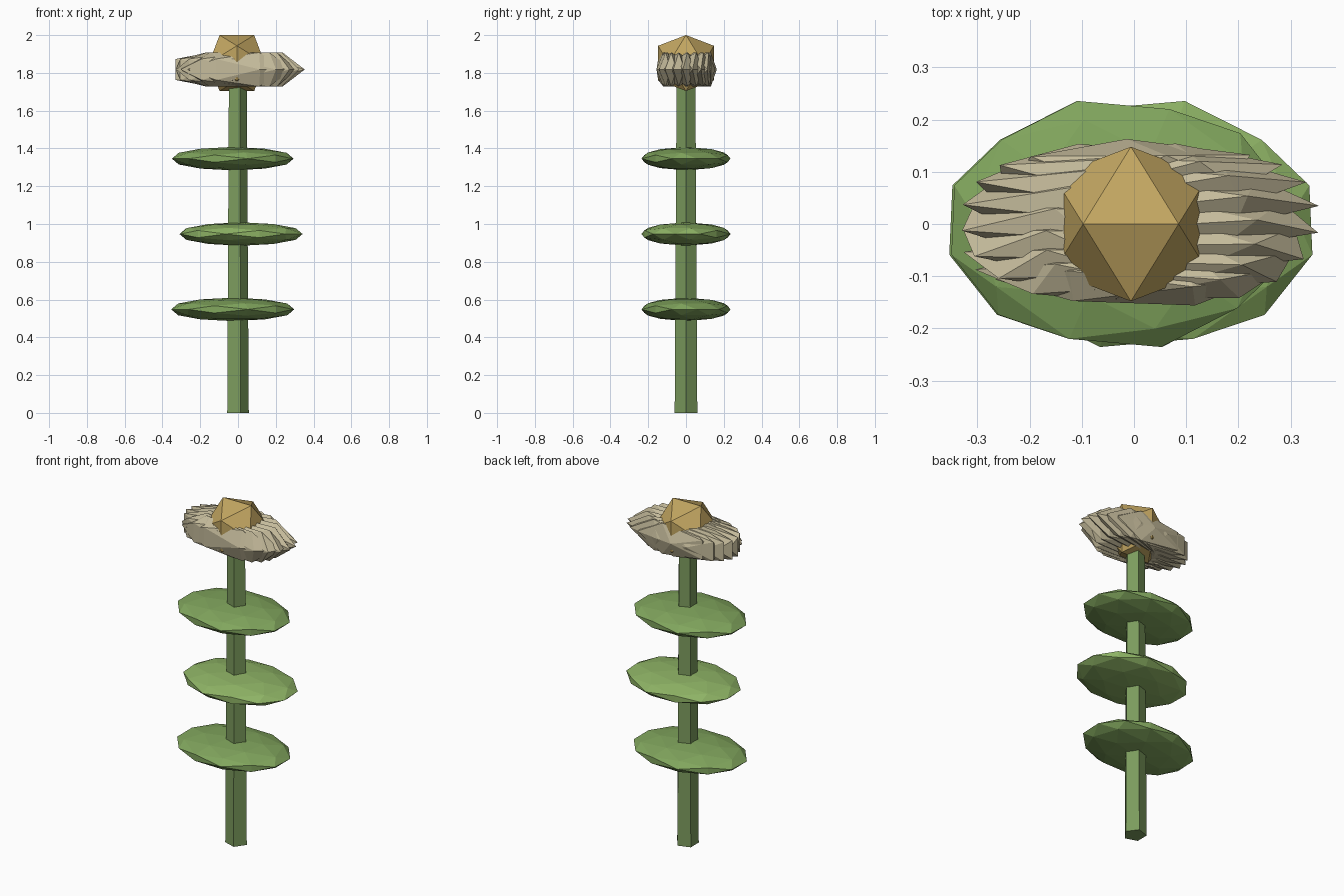
import bpy, bmesh
from math import sin, cos, pi, radians, atan, sqrt
from mathutils import Matrix, Vector

if "Cube" in bpy.data.objects:
    bpy.data.objects.remove(bpy.data.objects["Cube"])

CX = -0.006  # stem axis
EDGE_UP = Matrix.Rotation(-atan(2 / (1 + sqrt(5))), 4, 'Y')  # icosahedron resting on an edge


def material(name, rgb):
    m = bpy.data.materials.new(name)
    m.diffuse_color = (*rgb, 1)
    m.use_nodes = True
    m.node_tree.nodes["Principled BSDF"].inputs["Base Color"].default_value = m.diffuse_color
    return m


def finish(bm, name, mat):
    bmesh.ops.recalc_face_normals(bm, faces=bm.faces[:])
    me = bpy.data.meshes.new(name)
    bm.to_mesh(me)
    bm.free()
    ob = bpy.data.objects.new(name, me)
    me.materials.append(mat)
    bpy.context.collection.objects.link(ob)
    return ob


def add_ico(bm, center, size, turn=0, subdivisions=1):
    """Icosphere spun about z, then squashed along the world axes."""
    m = (Matrix.Translation(Vector(center)) @ Matrix.Diagonal((*size, 1))
         @ Matrix.Rotation(turn, 4, 'Z') @ EDGE_UP)
    bmesh.ops.create_icosphere(bm, subdivisions=subdivisions, radius=1, matrix=m)


stem_mat = material("stem_green", (0.20, 0.33, 0.11))
leaf_mat = material("leaf_green", (0.22, 0.38, 0.11))
leaf_light = material("leaf_light_green", (0.27, 0.45, 0.13))
petal_mat = material("petal_cream", (0.56, 0.50, 0.33))
heart_mat = material("heart_gold", (0.54, 0.38, 0.12))

# five-sided tapered stem
bm = bmesh.new()
rings = [[bm.verts.new((CX + r * cos(2 * pi * k / 5), r * sin(2 * pi * k / 5), z))
          for k in range(5)] for r, z in ((0.063, 0), (0.052, 1.80))]
for k in range(5):
    n = (k + 1) % 5
    bm.faces.new((rings[0][k], rings[0][n], rings[1][n], rings[1][k]))
for ring in rings:
    bm.faces.new(ring)
finish(bm, "stem", stem_mat)

# three flat leaves, alternating sides
for i, (z, side, sx) in enumerate(((0.548, -1, 0.336), (0.947, 1, 0.336), (1.346, -1, 0.332))):
    bm = bmesh.new()
    add_ico(bm, (CX + side * 0.022, 0, z), (sx, 0.243, 0.062),
            radians(-14 * side), 2)
    finish(bm, f"leaf_{i + 1}", leaf_light if side > 0 else leaf_mat)

# ring of overlapping stretched petals
N = 16
for i in range(N):
    a = 2 * pi * i / N
    bm = bmesh.new()
    add_ico(bm, (CX + 0.11 * cos(a), 0.105 * sin(a), 1.818), (0.26, 0.058, 0.106),
            a / 2 + radians(15))
    finish(bm, f"petal_{i + 1}", petal_mat)

# faceted flower centre
bm = bmesh.new()
add_ico(bm, (CX, 0, 1.852), (0.174, 0.174, 0.174))
finish(bm, "flower_centre", heart_mat)
